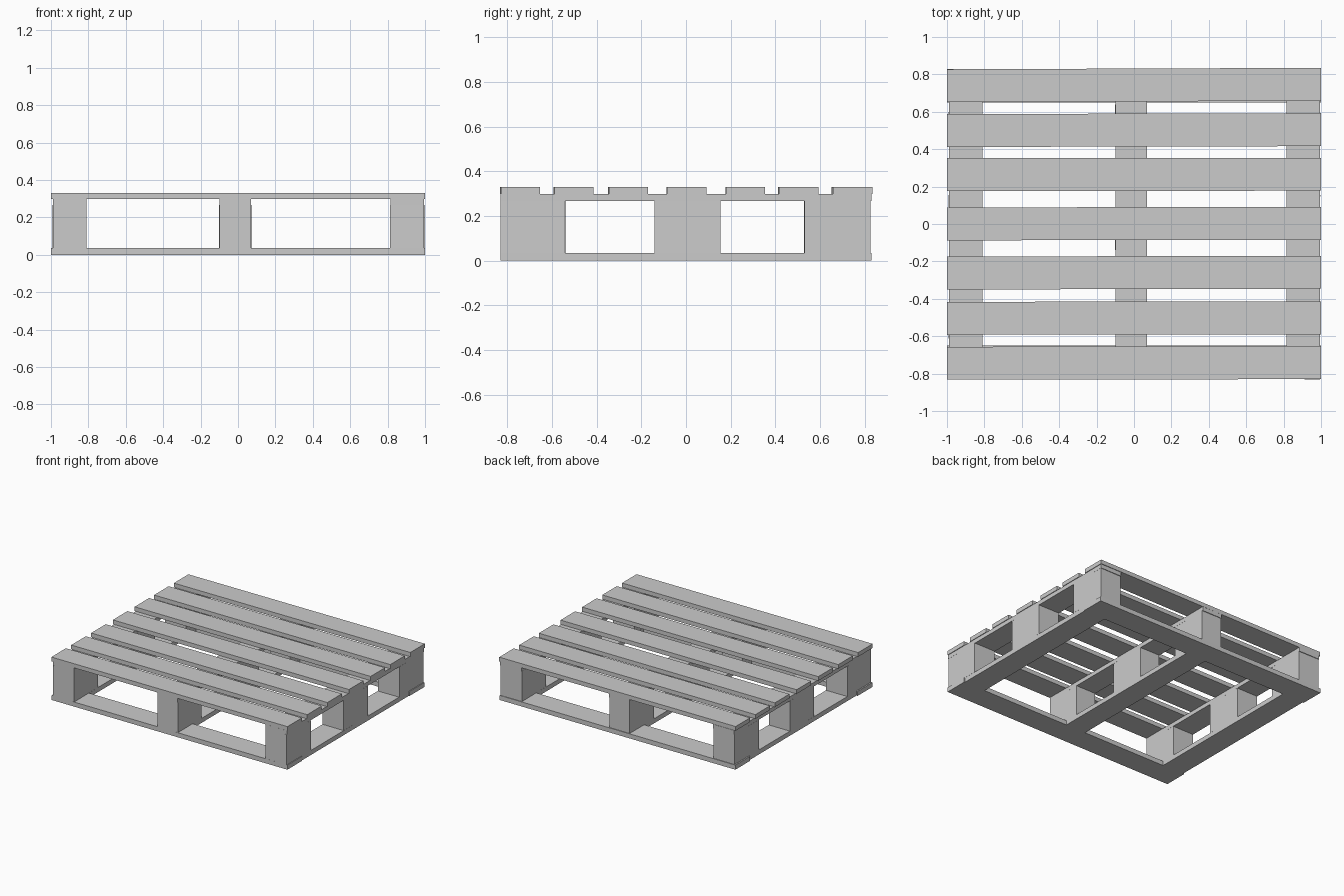
import bpy
import random

random.seed(4)
cube = bpy.data.objects.get("Cube")
if cube:
    bpy.data.objects.remove(cube, do_unlink=True)

# Single plain wood-grey colour
wood = bpy.data.materials.new("light_grey")
wood.use_nodes = True
colour = (0.6, 0.6, 0.6, 1)
wood.diffuse_color = colour
wood.node_tree.nodes["Principled BSDF"].inputs["Base Color"].default_value = colour


def plank(name, x, y, z, skew=0.0):
    """Box spanning the (low, high) pairs, turned slightly about z."""
    bpy.ops.mesh.primitive_cube_add(size=1, location=[sum(r) / 2 for r in (x, y, z)])
    ob = bpy.context.object
    ob.name = name
    ob.scale = [r[1] - r[0] for r in (x, y, z)]
    bpy.ops.object.transform_apply(location=False, rotation=False, scale=True)
    ob.rotation_euler.z = skew
    ob.data.materials.append(wood)
    return ob


BOTTOM = (0, 0.035)
BLOCK = (0.035, 0.267)
STRINGER = (0.267, 0.298)
DECK = (0.298, 0.33)
columns = {"right": (-0.99, -0.81), "middle": (-0.10, 0.07), "left": (0.815, 0.995)}
rows = {"front": (-0.83, -0.54), "centre": (-0.14, 0.155), "back": (0.53, 0.825)}

# Deck slats, laid a touch out of square
for i, y in enumerate((-0.743, -0.503, -0.26, 0.002, 0.265, 0.502, 0.743)):
    plank(f"deck_slat_{i + 1}", (-1, 1), (y - 0.088, y + 0.088), DECK,
          random.uniform(0.001, 0.004))

# Stringers, blocks and base runners under each column
for side, x in columns.items():
    plank(f"{side}_stringer", x, (-0.83, 0.83), STRINGER)
    plank(f"{side}_base_runner", x, (-0.65, 0.65), BOTTOM)
    for row, y in rows.items():
        plank(f"{side}_{row}_block", x, y, BLOCK, random.uniform(-0.01, 0.01))

# Base boards across the front and back
plank("front_base_board", (-1, 1), (-0.83, -0.65), BOTTOM)
plank("back_base_board", (-1, 1), (0.65, 0.83), BOTTOM)
